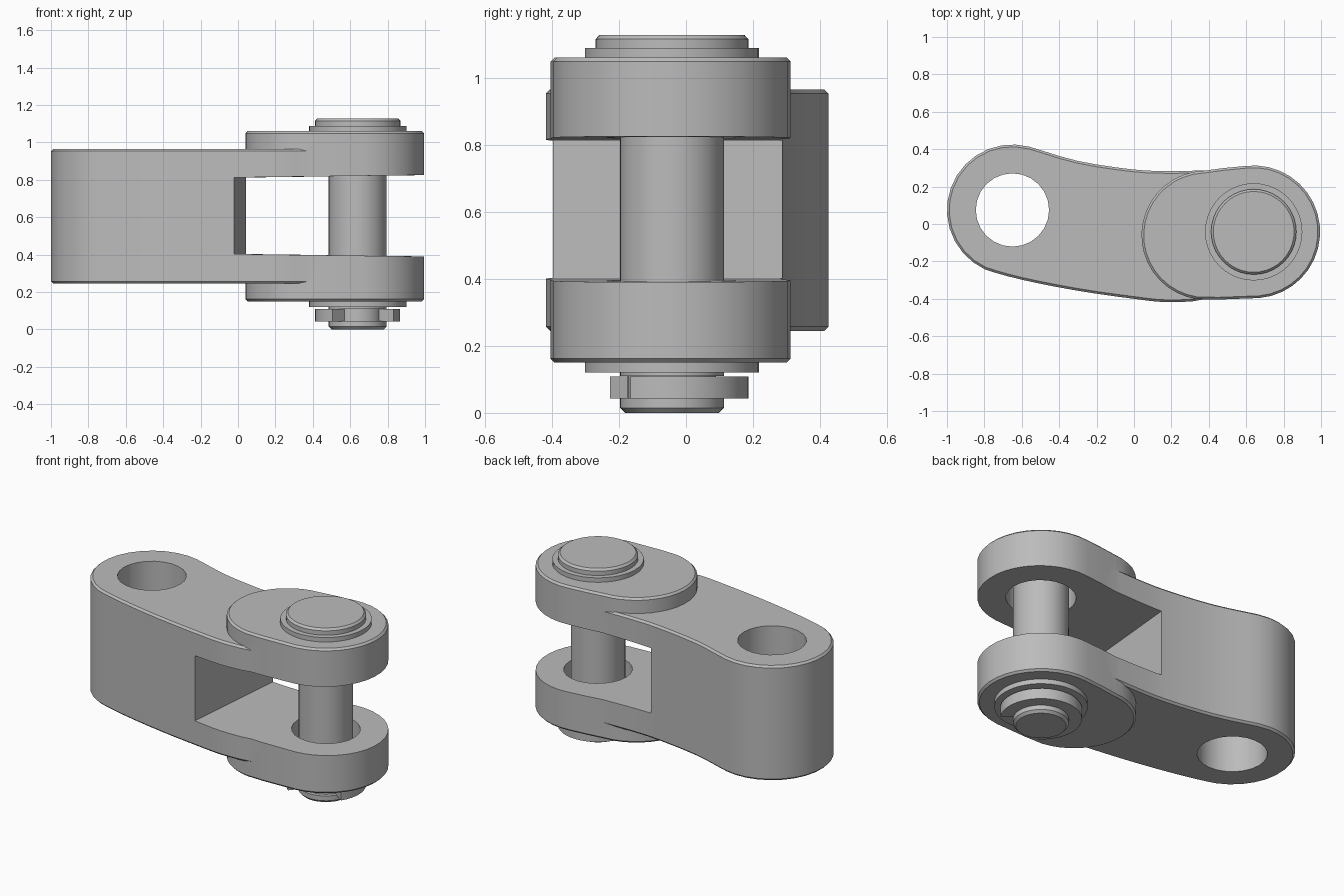
import bpy, bmesh
from math import cos, sin, radians, pi
from mathutils import Vector, Matrix

cube = bpy.data.objects.get("Cube")
if cube:
    bpy.data.objects.remove(cube)

steel = bpy.data.materials.new("grey steel")
steel.use_nodes = True
steel.diffuse_color = (0.5, 0.5, 0.5, 1)
steel.node_tree.nodes["Principled BSDF"].inputs["Base Color"].default_value = (0.5, 0.5, 0.5, 1)

EYE = Vector((-0.65, 0.075))
PIN = Vector((0.64, -0.042))
END_R = 0.355


def make(name, bm):
    bmesh.ops.recalc_face_normals(bm, faces=bm.faces)
    mesh = bpy.data.meshes.new(name)
    bm.to_mesh(mesh)
    bm.free()
    mesh.materials.append(steel)
    ob = bpy.data.objects.new(name, mesh)
    bpy.context.collection.objects.link(ob)
    return ob


def arc(c, r, a0, a1, n):
    angles = [radians(a0 + (a1 - a0) * i / n) for i in range(n + 1)]
    return [(c[0] + r * cos(a), c[1] + r * sin(a)) for a in angles]


def prism(name, outline, z0, z1, chamfer=0):
    bm = bmesh.new()
    face = bm.faces.new([bm.verts.new((x, y, z0)) for x, y in outline])
    new = bmesh.ops.extrude_face_region(bm, geom=[face])["geom"]
    top = [v for v in new if isinstance(v, bmesh.types.BMVert)]
    bmesh.ops.translate(bm, verts=top, vec=(0, 0, z1 - z0))
    ob = make(name, bm)
    if chamfer:
        mod = ob.modifiers.new("chamfer", 'BEVEL')
        mod.width, mod.segments = chamfer, 1
        mod.limit_method, mod.angle_limit = 'ANGLE', radians(60)
    return ob


def lathe(name, profile, steps=40, closed=False):
    """Spin a radius/height profile about the pin axis."""
    bm = bmesh.new()
    vs = [bm.verts.new((PIN.x + r, PIN.y, z)) for r, z in profile]
    pairs = list(zip(vs, vs[1:])) + ([(vs[-1], vs[0])] if closed else [])
    edges = [bm.edges.new(p) for p in pairs]
    bmesh.ops.spin(bm, geom=vs + edges, cent=(*PIN, 0), axis=(0, 0, 1),
                   angle=2 * pi, steps=steps, use_merge=True)
    bmesh.ops.remove_doubles(bm, verts=bm.verts, dist=1e-5)
    return make(name, bm)


def smooth_path(pts, n=3):
    """Catmull-Rom through the points, skipping the first and last spans."""
    out = []
    for a, b, c, d in zip(pts, pts[1:], pts[2:], pts[3:]):
        a, b, c, d = map(Vector, (a, b, c, d))
        for i in range(n):
            t = i / n
            out.append(tuple(0.5 * (2 * b + (c - a) * t + (2 * a - 5 * b + 4 * c - d) * t * t
                                    + (3 * b - a - 3 * c + d) * t ** 3)))
    return out


def combine(ob, other, operation):
    mod = ob.modifiers.new(other.name, 'BOOLEAN')
    mod.operation, mod.object, mod.solver = operation, other, 'EXACT'
    other.hide_render = True


# Link body: round eye on one end, waisted sides, tucked inside the cheeks on the other
eye_arc = arc(EYE, 0.35, 75, 245, 14)
front_side = smooth_path([eye_arc[-2], eye_arc[-1], (-0.6, -0.298), (-0.3, -0.357),
                          (0, -0.4), (0.18, -0.418), (0.38, -0.407), (0.6, -0.37)])
back_side = smooth_path([(0.6, 0.27), (0.4, 0.285), (0.2, 0.283), (0, 0.291),
                         (-0.3, 0.337), eye_arc[0], eye_arc[1]])
body = prism("link_body", eye_arc[:-1] + front_side + arc(PIN, 0.31, -80, 80, 12) + back_side,
             0.245, 0.965, 0.012)

# Raised cheeks around the pin
cheek_outline = (arc(PIN, END_R, -85, 97, 18) + [(0.48, 0.299)]
                 + arc((0.385, -0.06), 0.345, 92, 262, 18) + [(0.45, -0.404)])
cheeks = prism("cheeks", cheek_outline, 0.15, 1.06, 0.012)
combine(body, cheeks, 'UNION')

# Flared slot between the cheeks, square to the link axis
slot = prism("slot_cutter", [(0, 0.403), (1.2, 0.387), (1.2, 0.828), (0, 0.812)], -1, 1)
axis = (PIN - EYE).normalized()
turn = Matrix(((axis.x, 0, -axis.y, 0.01), (axis.y, 0, axis.x, -0.06),
               (0, 1, 0, 0), (0, 0, 0, 1)))
slot.data.transform(turn)
slot.data.flip_normals() if turn.determinant() < 0 else None
combine(body, slot, 'DIFFERENCE')

# Bores through the eye and the cheeks
for name, centre in (("eye_cutter", EYE), ("pin_cutter", PIN)):
    bore = prism(name, arc(centre, 0.196, 0, 345, 23), -0.5, 1.6)
    combine(body, bore, 'DIFFERENCE')

# Apply the cuts and remove the helpers
bpy.context.view_layer.update()
evaluated = body.evaluated_get(bpy.context.evaluated_depsgraph_get())
body.data = bpy.data.meshes.new_from_object(evaluated)
body.modifiers.clear()
for ob in list(bpy.context.collection.objects):
    if ob.name == "cheeks" or ob.name.endswith("_cutter"):
        bpy.data.objects.remove(ob)

# Headed pin with a groove for the clip
pin = lathe("pin", [(0, 0), (0.14, 0), (0.155, 0.015), (0.155, 0.045), (0.132, 0.045),
                    (0.132, 0.11), (0.155, 0.11), (0.155, 1.088), (0.228, 1.088),
                    (0.228, 1.115), (0.216, 1.128), (0, 1.128)])

# Washers under the head and above the clip
washers = [lathe(name, [(0.157, z0), (0.26, z0), (0.26, z1), (0.157, z1)], closed=True)
           for name, z0, z1 in (("upper_washer", 1.06, 1.088), ("lower_washer", 0.12, 0.15))]

# Open retaining clip
clip = prism("retaining_clip", arc(PIN, 0.228, -33, 234, 28) + arc(PIN, 0.132, 238, -31, 28),
             0.043, 0.109)

for ob in [body, pin, clip] + washers:
    bpy.ops.object.select_all(action='DESELECT')
    ob.select_set(True)
    bpy.context.view_layer.objects.active = ob
    bpy.ops.object.shade_smooth_by_angle(angle=radians(30))
